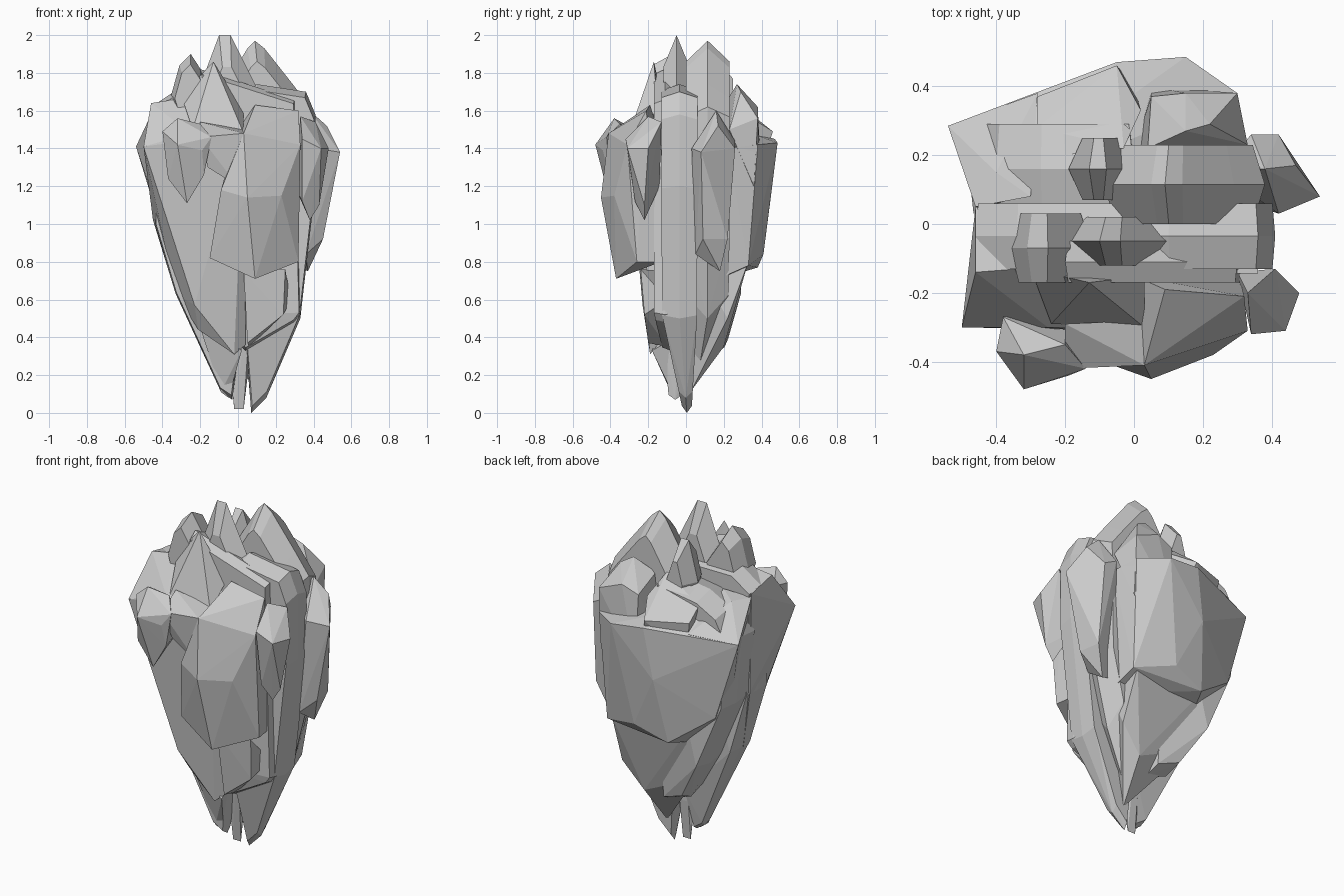
import bpy, bmesh


def hull(name, pts):
    """Flat-faced rock made from the convex hull of a few corner points."""
    bm = bmesh.new()
    for p in pts:
        bm.verts.new(p)
    res = bmesh.ops.convex_hull(bm, input=bm.verts)
    junk = {g for g in res["geom_interior"] + res["geom_unused"]
            if isinstance(g, bmesh.types.BMVert) and g.is_valid}
    bmesh.ops.delete(bm, geom=list(junk), context='VERTS')
    bmesh.ops.recalc_face_normals(bm, faces=bm.faces)
    me = bpy.data.meshes.new(name)
    bm.to_mesh(me)
    bm.free()
    ob = bpy.data.objects.new(name, me)
    bpy.context.collection.objects.link(ob)
    return ob


def slab(name, outline, y0, y1, inset=0.9, root=0.0):
    """Upright shard: an xz outline, ridged in the middle, narrowing to its root."""
    cx = sum(p[0] for p in outline) / len(outline)
    cz = sum(p[1] for p in outline) / len(outline)
    pts = []
    for x, z in outline:
        t = min(1.0, 0.28 + z * 1.4)
        ym = (y0 + y1) / 2 * t + root * (1 - t)
        half = (y1 - y0) / 2 * t
        pts.append((x, ym, z))
        for s in (-1, 1):
            pts.append((cx + (x - cx) * inset, ym + s * half, cz + (z - cz) * inset))
    return hull(name, pts)


# Solid middle closing the gaps between the shards
hull("core", [(x, y, z) for z, w in ((.5, .15), (1.52, .36)) for x in (-w, w) for y in (-w * .4, w * .5)])

# Inner upright shards, front to back
slab("sloped_shard", [(-.2, 1.82), (.3, 1.66), (.33, .52), (.3, .48), (.04, .33), (-.15, .5)], -.17, -.05, .97)
slab("centre_peak", [(-.1, 2), (-.04, 2), (.13, 1.66), (.1, .6), (.03, .02), (-.02, .02), (-.19, 1.76)], -.12, .02, .8)
slab("right_shard", [(.0, 1.7), (.1, 1.74), (.36, 1.7), (.41, 1.58), (.41, 1.2), (.33, .5), (.22, .27), (.15, .08),
                     (.07, 0), (.03, .5)], -.13, .06, .96, .02)
slab("left_shard", [(-.46, 1.62), (-.34, 1.7), (0, 1.7), (0, .3), (-.03, .07), (-.09, .11),
                    (-.33, .63), (-.44, 1.0)], -.13, .06, .97, -.07)
slab("back_peak", [(.05, 1.93), (.09, 1.97), (.14, 1.93), (.29, 1.74), (.38, 1.62), (.37, .86), (.28, .5),
                   (.12, .22), (-.05, .4), (-.09, 1.7)], .0, .23, .84)
slab("left_back_shard", [(-.4, 1.55), (-.27, 1.62), (0, 1.66), (.02, .3), (-.12, .35), (-.27, .6),
                         (-.44, 1.0), (-.48, 1.4)], .03, .29, .94)
slab("small_back_peak", [(-.19, 1.64), (-.13, 1.87), (-.08, 1.87), (0, 1.64), (-.1, 1.2)], .07, .25, .55)
slab("left_peak", [(-.36, 1.66), (-.31, 1.84), (-.25, 1.9), (-.12, 1.7), (-.25, 1.3)], -.17, .03, .75)

# Broad front-left wall with its own peak
hull("front_left_wall", [
    (-.5, -.3, 1.41), (-.46, -.14, 1.64), (-.46, .05, 1.6), (-.25, -.3, 1.48), (.03, -.31, 1.48),
    (-.33, -.06, .63), (-.23, -.23, .57), (-.21, -.15, .44), (-.02, -.19, .31), (.04, -.15, .36),
    (.05, -.13, 1.55), (-.33, -.13, 1.66), (-.45, .05, 1.02)])
hull("front_left_peak", [
    (-.13, -.17, 1.86), (-.24, -.29, 1.5), (.03, -.3, 1.48), (.03, -.15, 1.6), (-.3, -.13, 1.68), (-.1, -.1, 1.4)])

# Thick front slab
hull("front_slab", [
    (.03, -.41, 1.48), (-.09, -.4, 1.18), (.09, -.19, 1.63), (.32, -.21, 1.6), (.33, -.31, 1.42),
    (.05, -.45, 1.14), (.23, -.38, 1.15), (-.15, -.31, .82), (.09, -.37, .71), (.32, -.26, .8),
    (-.1, -.13, .85), (.3, -.13, .8), (0, -.15, 1.5)])
hull("front_connector", [
    (-.2, -.42, 1.46), (.03, -.41, 1.48), (-.2, -.29, 1.54), (.03, -.28, 1.5), (-.16, -.38, 1.3), (0, -.38, 1.2)])
hull("lower_front_shard", [
    (.03, -.24, .75), (.25, -.24, .76), (.24, -.22, .52), (.05, -.2, .37), (.05, -.1, .75), (.28, -.1, .6),
    (.06, -.1, .35)])
hull("lower_tip", [(-.2, -.14, .45), (.02, -.18, .33), (-.09, -.08, .11), (-.05, -.06, .08),
                   (0, -.05, .4), (-.2, -.05, .5)])

# Small rocks stuck on the front corners
hull("front_left_rock", [
    (-.32, -.38, 1.56), (-.4, -.37, 1.49), (-.38, -.27, 1.5), (-.2, -.35, 1.53), (-.14, -.42, 1.46),
    (-.32, -.48, 1.42), (-.19, -.44, 1.39), (-.37, -.4, 1.24), (-.27, -.4, 1.11), (-.18, -.41, 1.26),
    (-.2, -.25, 1.3), (-.34, -.25, 1.25)])
hull("front_right_rock", [
    (.33, -.2, 1.57), (.41, -.13, 1.54), (.48, -.2, 1.4), (.44, -.31, 1.4), (.34, -.32, 1.45),
    (.43, -.22, 1.1), (.38, -.22, 1.02), (.34, -.27, 1.12), (.3, -.14, 1.2)])

# Right side boulder
hull("right_rock", [
    (.38, .16, 1.6), (.47, .17, 1.52), (.54, .08, 1.38), (.42, .03, 1.4), (.42, .26, 1.4), (.34, .26, 1.44),
    (.45, .09, .92), (.43, .22, .92), (.37, .18, .75), (.36, .05, .84), (.25, .15, 1.5), (.25, .15, .8)])

# Wide back slab, its top blocks and lower root
hull("back_slab", [
    (-.54, .285, 1.41), (-.28, .38, 1.42), (-.05, .47, 1.45), (.15, .485, 1.43), (.3, .38, 1.42),
    (.33, .22, 1.4), (-.46, .05, 1.58), (-.4, .3, .95), (-.15, .38, .77), (.05, .41, .84),
    (.28, .33, .78), (.3, .15, .7), (-.3, .05, .7), (-.1, .45, 1.15)])
hull("back_top_block", [
    (.05, .37, 1.58), (.15, .38, 1.62), (.3, .38, 1.56), (.33, .23, 1.5), (.04, .22, 1.66), (.15, .27, 1.74),
    (.22, .29, 1.7), (0, .22, 1.3), (.3, .36, 1.2), (.05, .4, 1.2)])
hull("back_left_block", [
    (-.28, .37, 1.5), (-.05, .46, 1.49), (.02, .33, 1.57), (-.28, .28, 1.57), (-.03, .22, 1.68),
    (-.2, .2, 1.62), (-.25, .35, 1.3), (0, .4, 1.3)])
hull("left_crest", [
    (-.4, .15, 1.58), (-.54, .285, 1.41), (-.46, .05, 1.58), (-.28, .38, 1.44), (-.3, .08, 1.6), (-.3, .2, 1.3)])
hull("back_root", [
    (-.2, .3, .8), (.25, .33, .8), (.26, .22, .5), (.13, .2, .35), (0, .17, .4), (-.2, .2, .5),
    (-.25, .1, .8), (.25, .05, .8), (.12, .1, .25), (.1, .03, .12)])
